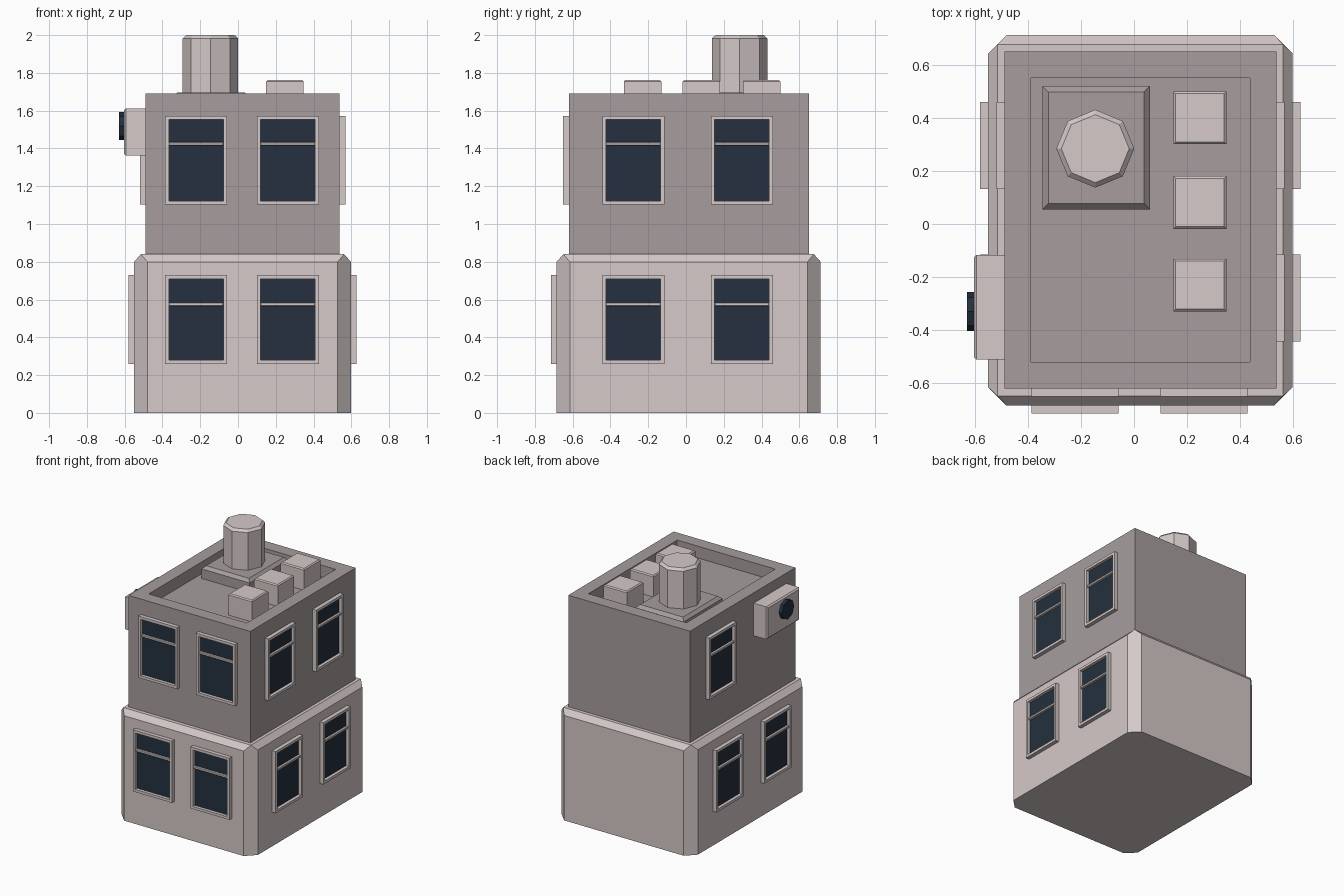
import bpy, bmesh, math
from mathutils import Matrix, Vector

if "Cube" in bpy.data.objects:
    bpy.data.objects.remove(bpy.data.objects["Cube"])


def material(name, rgb):
    m = bpy.data.materials.new(name)
    m.diffuse_color = (*rgb, 1)
    m.use_nodes = True
    m.node_tree.nodes["Principled BSDF"].inputs["Base Color"].default_value = m.diffuse_color
    return m


LIGHT = material("pale stone", (0.66, 0.585, 0.58))
DARK = material("grey stone", (0.385, 0.34, 0.34))
GLASS = material("dark blue glass", (0.018, 0.03, 0.049))


def finish(name, bm, mats, matrix=Matrix()):
    bmesh.ops.remove_doubles(bm, verts=bm.verts[:], dist=1e-5)
    mesh = bpy.data.meshes.new(name)
    bm.to_mesh(mesh)
    bm.free()
    for m in mats:
        mesh.materials.append(m)
    ob = bpy.data.objects.new(name, mesh)
    ob.matrix_world = matrix
    bpy.context.collection.objects.link(ob)
    return ob


def loft(rings):
    """Closed solid through (outline, height) rings of equal point count."""
    bm = bmesh.new()
    loops = [[bm.verts.new((x, y, z)) for x, y in pts] for pts, z in rings]
    n = len(loops[0])
    for a, b in zip(loops, loops[1:]):
        for i in range(n):
            j = (i + 1) % n
            bm.faces.new((a[i], a[j], b[j], b[i]))
    bm.faces.new(loops[0][::-1])
    bm.faces.new(loops[-1])
    return bm


def rect(x0, x1, y0, y1, d=0):
    return [(x0 + d, y0 + d), (x1 - d, y0 + d), (x1 - d, y1 - d), (x0 + d, y1 - d)]


def octagon(x, y, r):
    return [(x + r * math.cos(i * math.pi / 4), y + r * math.sin(i * math.pi / 4)) for i in range(8)]


def bevel_box(name, bounds, z0, z1, d, mat, matrix=Matrix()):
    """Box whose top edge is chamfered by d."""
    bm = loft([(rect(*bounds), z0), (rect(*bounds), z1 - d), (rect(*bounds, d), z1)])
    return finish(name, bm, [mat], matrix)


# Ground floor: chamfered corners closing to a plain rectangle at the top
X0, X1, Y0, Y1, C = -0.55, 0.598, -0.685, 0.713, 0.07
cut = [(X0 + C, Y0), (X1 - C, Y0), (X1, Y0 + C), (X1, Y1 - C),
       (X1 - C, Y1), (X0 + C, Y1), (X0, Y1 - C), (X0, Y0 + C)]
r = rect(X0, X1, Y0, Y1, 0.036)
top = [r[i] for i in (0, 1, 1, 2, 2, 3, 3, 0)]
bm = loft([(cut, 0), (cut, 0.8)])
bmesh.ops.delete(bm, geom=[f for f in bm.faces if f.normal.z > 0.9 or
                           all(v.co.z > 0.79 for v in f.verts)], context='FACES_ONLY')
low = [next(v for v in bm.verts if v.co.z > 0.7 and (v.co.xy - Vector(p)).length < 1e-4) for p in cut]
tv = [bm.verts.new((*p, 0.84)) for p in r]
up = [tv[i] for i in (0, 1, 1, 2, 2, 3, 3, 0)]
for i in range(8):
    j = (i + 1) % 8
    bm.faces.new([low[i], low[j], up[j]] + ([up[i]] if up[i] is not up[j] else []))
bm.faces.new(tv)
finish("ground_floor", bm, [LIGHT])

# Upper floor with sunken roof
UX0, UX1, UY0, UY1, FLOOR = -0.489, 0.538, -0.62, 0.65, 1.60
outer, inner = rect(UX0, UX1, UY0, UY1), rect(UX0, UX1, UY0, UY1, 0.1)
finish("upper_floor", loft([(outer, 0.84), (outer, 1.69), (inner, 1.69), (inner, FLOOR)]), [DARK])

# Rooftop chimney, its base and the row of vents
bevel_box("chimney_base", (-0.345, 0.06, 0.055, 0.52), FLOOR, 1.695, 0.022, DARK)
cx, cy = -0.146, 0.284
finish("chimney", loft([(octagon(cx, cy, 0.147), 1.68), (octagon(cx, cy, 0.147), 1.982),
                        (octagon(cx, cy, 0.128), 2.0)]), [LIGHT])
for y in (-0.23, 0.081, 0.4):
    bevel_box("roof_vent", (0.149, 0.348, y - 0.099, y + 0.099), FLOOR, 1.762, 0.008, LIGHT)


def wall_matrix(origin, angle):
    """Local x along the wall, local y up, local z outward; angle 0 = front."""
    return (Matrix.Translation(origin) @ Matrix.Rotation(angle, 4, 'Z')
            @ Matrix.Rotation(math.pi / 2, 4, 'X'))


def window(origin, angle, bar):
    m = wall_matrix(origin, angle)
    w, h, d, t = 0.164, 0.235, 0.03, 0.02
    o = rect(-w, w, -h, h)
    i1 = rect(-w, w, -h, h, t)
    bm = loft([(o, -0.002), (o, d), (i1, d), (i1, 0.006)])
    bm.faces.ensure_lookup_table()
    bm.faces[-1].material_index = 1
    finish("window", bm, [LIGHT, GLASS], m)
    bevel_box("window_bar", (-w + t, w - t, bar - 0.009, bar + 0.009), 0.005, 0.024, 0.003, LIGHT, m)


# Windows on front, right and left walls of both floors
Q = math.pi / 2
floors = [(X0, X1, Y0, 0.495, 0.08), (UX0, UX1, UY0, 1.337, 0.087)]
for level, (xl, xr, yf, z, bar) in enumerate(floors):
    for x in (-0.222, 0.264):
        window((x, yf, z), 0, bar)
    for y in (-0.279, 0.296):
        window((xr, y, z), Q, bar)
        if level == 0 or y > 0:
            window((xl, y, z), -Q, bar)

# Cooling unit with round fan on the upper left wall
m = wall_matrix((UX0, -0.314, 1.487), -Q)
bevel_box("cooling_unit", (-0.197, 0.197, -0.124, 0.124), 0, 0.115, 0.01, LIGHT, m)
fan = octagon(0.016, 0.031, 0.074)
finish("cooling_fan", loft([(fan, 0.11), (fan, 0.141)]), [GLASS], m)
